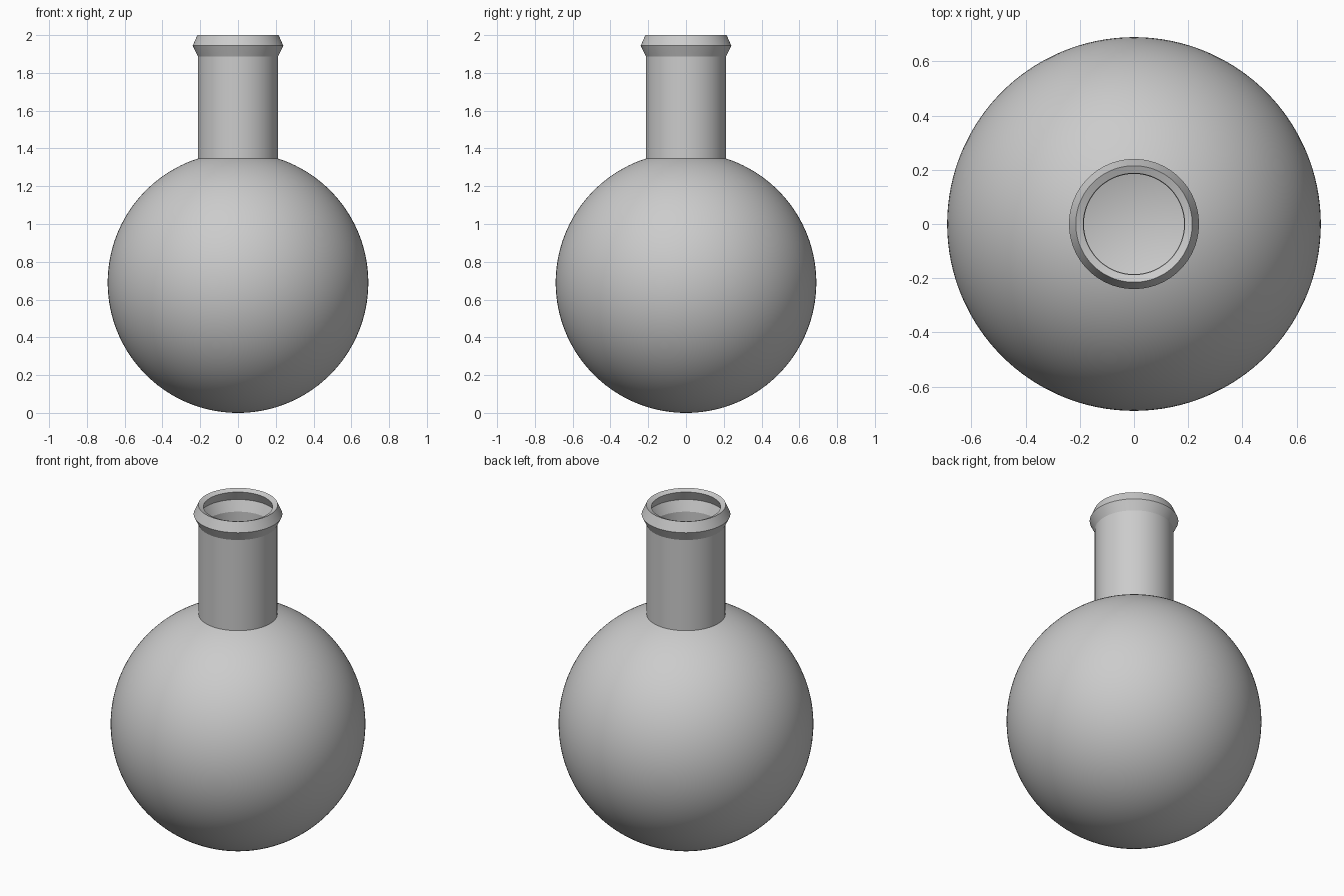
import bpy, bmesh, math

if "Cube" in bpy.data.objects:
    bpy.data.objects.remove(bpy.data.objects["Cube"])

R, T = 0.69, 0.03            # bulb radius, wall thickness
NECK = 0.213                 # neck outer radius
NECK_IN = NECK - T + 0.002
SEG, RINGS = 128, 64


def bulb_arc(radius, neck_radius):
    """Half-circle profile from the bottom pole up to the neck opening."""
    end = math.pi - math.asin(neck_radius / radius)
    return [(radius * math.sin(end * i / RINGS), R - radius * math.cos(end * i / RINGS))
            for i in range(RINGS + 1)]


# wall profile: outer bulb, neck, flared lip, then back down the inside
outer = bulb_arc(R, NECK) + [(NECK, 1.888), (0.24, 1.944), (0.215, 2.0)]
inner = bulb_arc(R - T, NECK_IN) + [(NECK_IN, 1.872), (0.212, 1.932), (0.187, 1.988)]
profile = outer + inner[::-1]

# lathe the profile around z
bm = bmesh.new()
verts = [bm.verts.new((r, 0, z)) for r, z in profile]
edges = [bm.edges.new(pair) for pair in zip(verts, verts[1:])]
bmesh.ops.spin(bm, geom=verts + edges, cent=(0, 0, 0), axis=(0, 0, 1),
               angle=math.tau, steps=SEG, use_merge=False)
bmesh.ops.remove_doubles(bm, verts=bm.verts, dist=1e-4)
bmesh.ops.recalc_face_normals(bm, faces=bm.faces)

mesh = bpy.data.meshes.new("round_flask")
bm.to_mesh(mesh)
bm.free()
flask = bpy.data.objects.new("round_flask", mesh)
bpy.context.collection.objects.link(flask)

# smooth glass with crisp lip and neck edges
bpy.context.view_layer.objects.active = flask
flask.select_set(True)
bpy.ops.object.shade_smooth_by_angle(angle=math.radians(18))
